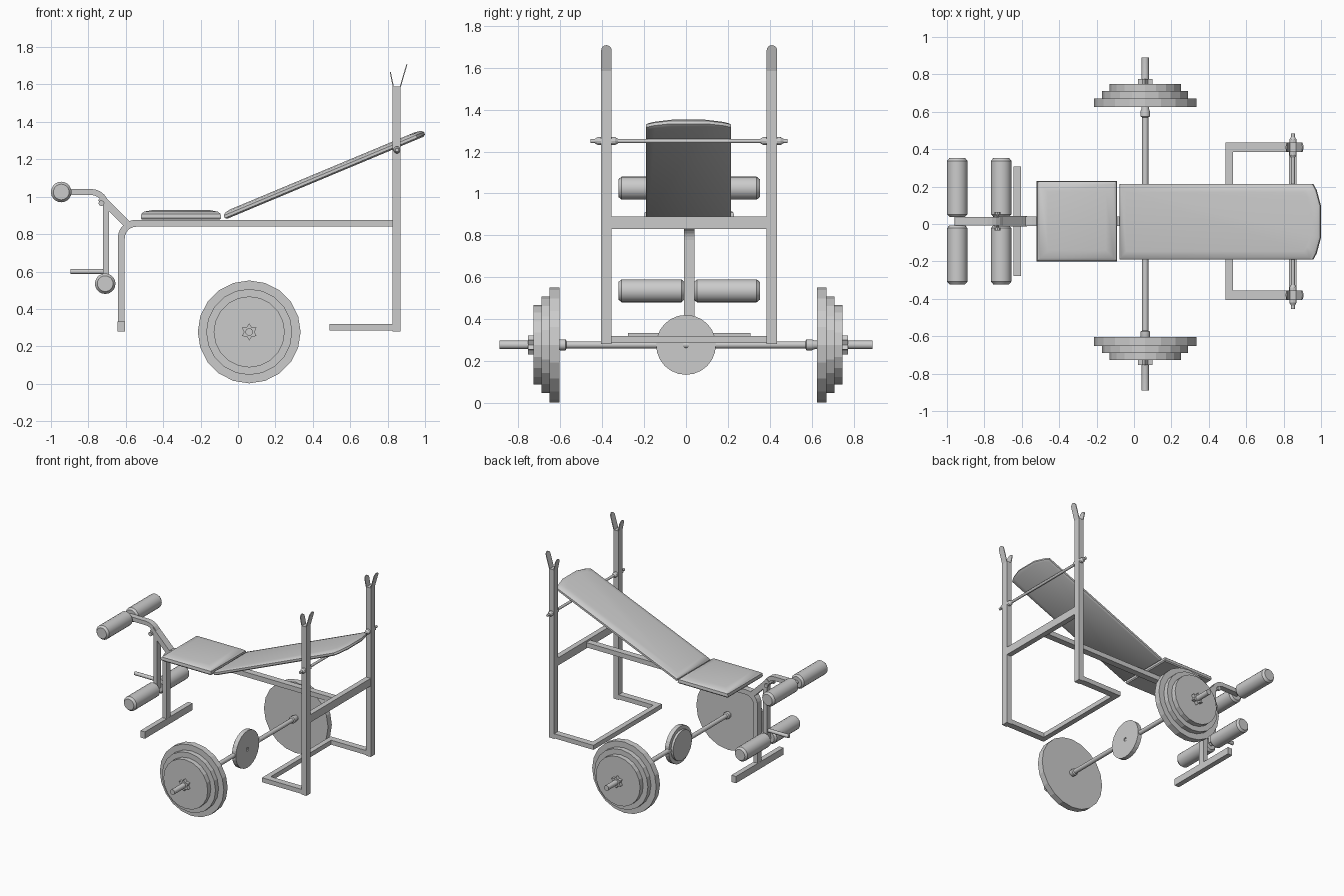
import bpy, bmesh
from math import pi, sin, cos, atan2
from mathutils import Vector as V

if "Cube" in bpy.data.objects:
    bpy.data.objects.remove(bpy.data.objects["Cube"])

C = 0.015   # bench centre line in y
B = 0.01    # centre of the plate stacks in y


def finish(name, bm, smooth=None):
    bmesh.ops.recalc_face_normals(bm, faces=bm.faces)
    me = bpy.data.meshes.new(name)
    bm.to_mesh(me)
    bm.free()
    ob = bpy.data.objects.new(name, me)
    bpy.context.collection.objects.link(ob)
    if smooth:
        bpy.ops.object.select_all(action='DESELECT')
        ob.select_set(True)
        bpy.context.view_layer.objects.active = ob
        bpy.ops.object.shade_smooth_by_angle(angle=smooth)
    return ob


def loft(name, rings, smooth=None):
    """Skin a list of equal-length rings and cap both ends."""
    bm = bmesh.new()
    vs = [[bm.verts.new(p) for p in r] for r in rings]
    n = len(rings[0])
    for a, b in zip(vs, vs[1:]):
        for i in range(n):
            j = (i + 1) % n
            bm.faces.new((a[i], a[j], b[j], b[i]))
    bm.faces.new(vs[0][::-1])
    bm.faces.new(vs[-1])
    return finish(name, bm, smooth)


def box(name, x0, x1, y0, y1, z0, z1):
    ring = [(x0, y0), (x1, y0), (x1, y1), (x0, y1)]
    return loft(name, [[(x, y, z) for x, y in ring] for z in (z0, z1)])


def lathe(name, axis, origin, profile, sides=16, smooth=None):
    """Turn (distance, radius) pairs around the x or y axis."""
    o = V(origin)
    d, u = (V((1, 0, 0)), V((0, 1, 0))) if axis == 'x' else (V((0, 1, 0)), V((1, 0, 0)))
    rings = []
    for t, r in profile:
        rings.append([o + d * t + u * r * sin(2 * pi * i / sides)
                      + V((0, 0, r * cos(2 * pi * i / sides))) for i in range(sides)])
    return loft(name, rings, smooth)


def sweep(name, path, thick, width):
    """Rectangular tube along an x-z path at the centre line."""
    p = [V(q) for q in path]
    rings = []
    for i, q in enumerate(p):
        a = (q - p[i - 1]).normalized() if i else (p[1] - q).normalized()
        b = (p[i + 1] - q).normalized() if i < len(p) - 1 else a
        t = (a + b).normalized()
        n = V((-t.y, t.x)) * (thick / 2 / max(0.3, t.dot(a)))
        rings.append([(q.x + n.x * k, C + h * width / 2, q.y + n.y * k)
                      for k, h in ((1, 1), (1, -1), (-1, -1), (-1, 1))])
    return loft(name, rings)


def prism(name, pts, off):
    return loft(name, [[V(p) for p in pts], [V(p) + V(off) for p in pts]])


def arc(cx, cz, r, a0, a1, n=6):
    return [(cx + r * cos(a0 + (a1 - a0) * i / n), cz + r * sin(a0 + (a1 - a0) * i / n))
            for i in range(n + 1)]


def pad(name, outline, layers, smooth=0.6):
    """Cushion from an outline; layers are (inset, height)."""
    hx = max(abs(x) for x, y in outline)
    hy = max(abs(y) for x, y in outline)
    return loft(name, [[(x * (1 - i / hx), y * (1 - i / hy), z) for x, y in outline]
                       for i, z in layers], smooth)


# rear uprights, feet and bar forks
for s, side in ((-1, 'left'), (1, 'right')):
    y = C + s * 0.395
    box(side + '_upright', 0.827, 0.87, y - 0.025, y + 0.025, 0.28, 1.59)
    box(side + '_base_rail', 0.53, 0.827, y - 0.025, y + 0.025, 0.285, 0.32)
    for part, x0, x1, z1, th in (('front_fork', 0.828, 0.811, 1.668, 0.006),
                                 ('rear_fork', 0.864, 0.9, 1.708, 0.006)):
        z0, r = 1.585, 0.025
        yz = [(y - r, z0), (y + r, z0)] + arc(y, z1 - r, r, 0, pi, 8)
        prism(side + '_' + part,
              [(x0 + (x1 - x0) * (z - z0) / (z1 - z0), yy, z) for yy, z in yz], (th, 0, 0))
    # bushings on both faces of the upright
    for k in (-1, 1):
        lathe(side + '_pin_bushing', 'y', (0.85, y + k * 0.025, 1.25),
              [(0, 0.019), (k * 0.016, 0.019), (k * 0.03, 0.011)], 12)
box('base_crossbar', 0.49, 0.53, C - 0.42, C + 0.42, 0.285, 0.32)
box('middle_crossbar', 0.828, 0.869, C - 0.37, C + 0.37, 0.83, 0.89)
lathe('backrest_pin', 'y', (0.85, C, 1.25), [(-0.47, 0.01), (0.47, 0.01)], 12, 0.6)

# main rail bending down into the front leg, with its foot
sweep('main_rail', [(0.828, 0.858)] + arc(-0.544, 0.778, 0.08, pi / 2, pi) + [(-0.624, 0.3)],
      0.037, 0.05)
box('front_foot', -0.644, -0.605, C - 0.292, C + 0.292, 0.28, 0.333)

# leg developer arm
sweep('leg_lever', [(-0.945, 1.025)] + arc(-0.785, 0.945, 0.08, pi / 2, 0)
      + [(-0.705, 0.535)], 0.032, 0.045)
sweep('lever_brace', [(-0.735, 0.995), (-0.585, 0.846)], 0.04, 0.055)
lathe('lever_bolt', 'y', (-0.73, C, 0.965),
      [(-0.05, 0.016), (-0.035, 0.016), (-0.035, 0.008), (0.035, 0.008),
       (0.035, 0.016), (0.05, 0.016)], 8)
lathe('weight_peg', 'x', (-0.705, C, 0.6), [(-0.19, 0.014), (0, 0.014)], 12, 0.6)
for x, z, part in ((-0.945, 1.025, 'upper'), (-0.71, 0.535, 'lower')):
    lathe(part + '_roller_axle', 'y', (x, C, z), [(-0.3, 0.014), (0.3, 0.014)], 12)
    for s in (-1, 1):
        lathe(part + '_roller', 'y', (x, C, z),
              [(s * t, r) for t, r in ((0.023, 0.042), (0.037, 0.055), (0.322, 0.055),
                                       (0.338, 0.042))], 20, 0.5)

# seat cushion
seat = pad('seat', [(-0.215, -0.215), (0.215, -0.215), (0.215, 0.215), (-0.215, 0.215)],
           [(0.006, 0.878), (0, 0.886), (0.003, 0.908), (0.018, 0.92), (0.06, 0.928)])
seat.location = (-0.305, C, 0)

# inclined backrest cushion
back = pad('backrest', [(-0.58, -0.203), (0.535, -0.203), (0.555, -0.17), (0.58, -0.085),
                        (0.58, 0.085), (0.555, 0.17), (0.535, 0.203), (-0.58, 0.203)],
           [(0.012, -0.02), (0, -0.012), (0, 0.003), (0.012, 0.014), (0.045, 0.02)])
back.rotation_euler = (0, -atan2(0.447, 1.07), 0)
back.location = (0.46, 0.012, 1.12)

# barbell rod with inner collars and thicker sleeves
X, Z = 0.06, 0.277
half = [(0.57, 0.017), (0.575, 0.026), (0.6, 0.026), (0.617, 0.02), (0.89, 0.02)]
lathe('barbell_rod', 'y', (X, 0, Z), [(-t, r) for t, r in half[::-1]] + half, 16, 0.5)
for s in (-1, 1):
    for part, r, a, b in (('large', 0.275, 0.615, 0.662), ('medium', 0.23, 0.662, 0.7),
                          ('small', 0.19, 0.7, 0.738)):
        lathe(part + '_plate', 'y', (X, B, Z), [(s * a, r), (s * b, r)], 20)
    # star nut
    star = [(X + (0.045, 0.028)[i % 2] * sin(i * pi / 6), B + s * 0.738,
             Z + (0.045, 0.028)[i % 2] * cos(i * pi / 6)) for i in range(12)]
    prism('star_nut', star, (0, s * 0.026, 0))

# spare disc crossing the middle of the bar
lathe('spare_plate', 'x', (X, 0, Z),
      [(-0.03, 0.115), (-0.012, 0.115), (-0.012, 0.143), (0.022, 0.143),
       (0.022, 0.014), (0.01, 0.014)], 24)
